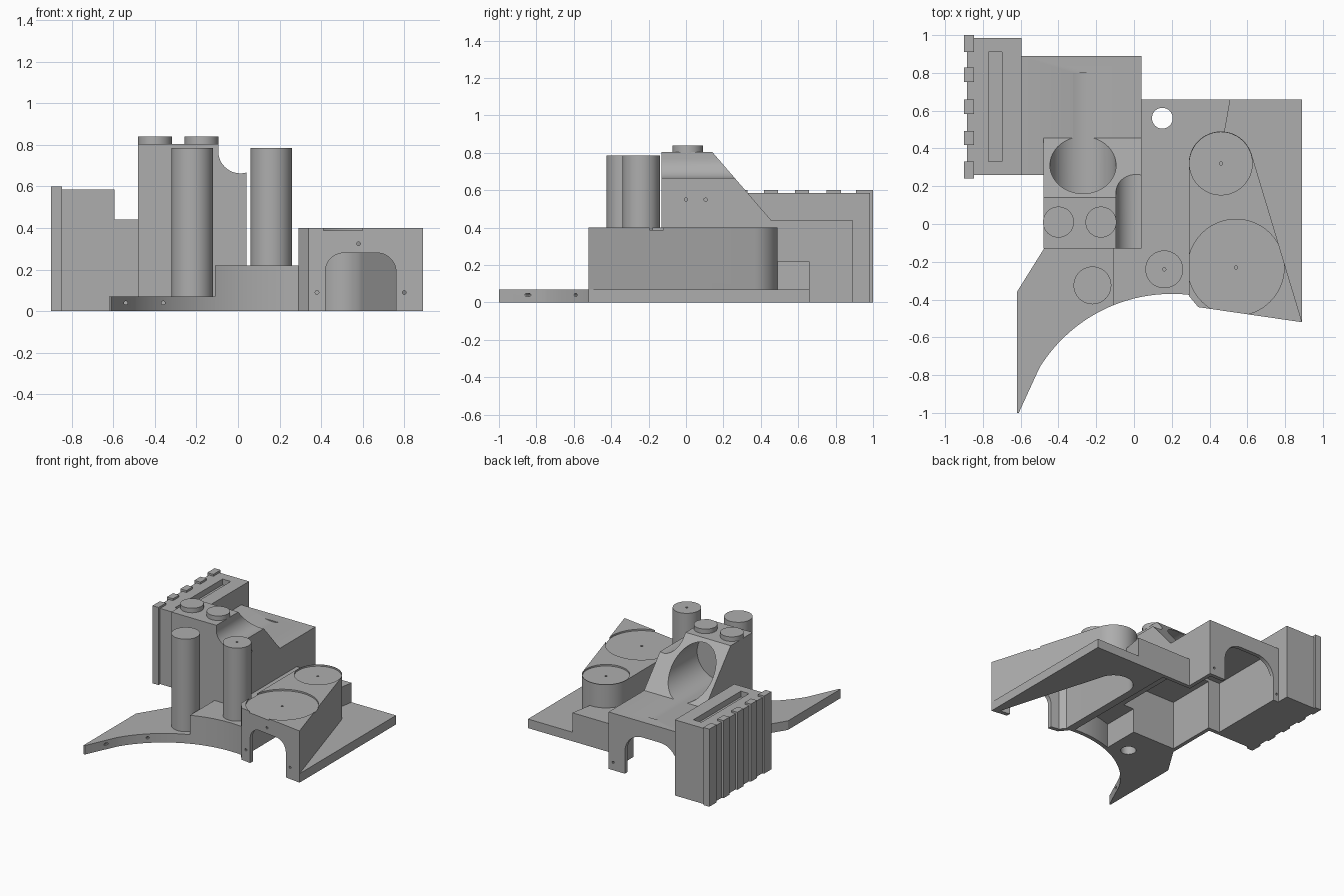
import bpy, bmesh
from math import sin, cos, pi, radians, asin
from mathutils import Matrix

cube = bpy.data.objects.get("Cube")
if cube:
    bpy.data.objects.remove(cube, do_unlink=True)

grey = bpy.data.materials.new("plain grey")
grey.use_nodes = True
grey.diffuse_color = (0.42, 0.42, 0.42, 1)
grey.node_tree.nodes["Principled BSDF"].inputs["Base Color"].default_value = (0.42, 0.42, 0.42, 1)


def finish(name, bm):
    bmesh.ops.recalc_face_normals(bm, faces=bm.faces)
    mesh = bpy.data.meshes.new(name)
    bm.to_mesh(mesh)
    bm.free()
    mesh.materials.append(grey)
    ob = bpy.data.objects.new(name, mesh)
    bpy.context.collection.objects.link(ob)
    return ob


def prism(name, pts, lo, hi, axis="z"):
    """Extrude a closed profile: (x, y) along z, (x, z) along y, or (y, z) along x."""
    place = {"z": lambda a, b, t: (a, b, t),
             "y": lambda a, b, t: (a, t, b),
             "x": lambda a, b, t: (t, a, b)}[axis]
    bm = bmesh.new()
    face = bm.faces.new([bm.verts.new(place(a, b, lo)) for a, b in pts])
    out = bmesh.ops.extrude_face_region(bm, geom=[face])
    move = Matrix.Translation(place(0, 0, hi - lo))
    verts = [g for g in out["geom"] if isinstance(g, bmesh.types.BMVert)]
    bmesh.ops.transform(bm, matrix=move, verts=verts)
    return finish(name, bm)


def box(name, x0, x1, y0, y1, z0, z1):
    return prism(name, [(x0, y0), (x1, y0), (x1, y1), (x0, y1)], z0, z1)


def arc(cx, cy, r, a0, a1, n=24):
    return [(cx + r * cos(radians(a0 + (a1 - a0) * i / n)),
             cy + r * sin(radians(a0 + (a1 - a0) * i / n))) for i in range(n + 1)]


def rod(name, a, b, r, lo, hi, axis="z", n=48):
    return prism(name, arc(a, b, r, 0, 360, n)[:-1], lo, hi, axis)


def archway(name, x0, x1, top, r, y0, y1):
    pts = [(x0, -0.05), (x1, -0.05)] + arc(x1 - r, top - r, r, 0, 90, 12)
    return prism(name, pts + arc(x0 + r, top - r, r, 90, 180, 12), y0, y1, "y")


def carve(ob, cutters):
    bpy.context.view_layer.objects.active = ob
    for c in cutters:
        mod = ob.modifiers.new("carve", "BOOLEAN")
        mod.operation, mod.solver, mod.object = "DIFFERENCE", "EXACT", c
        bpy.ops.object.modifier_apply(modifier=mod.name)


def scoop(r, x0, x1):
    """Points on the big concave front curve between two x positions."""
    cx, cy = 0.2, -1.193
    a0, a1 = (90 - asin((x - cx) / r) * 180 / pi for x in (x0, x1))
    return arc(cx, cy, r, a0, a1)


def hull(g):
    """Outline of the raised housing, shrunk by g."""
    return ([(0.29 + g, -0.38 + g / 2), (0.34 + g / 2, -0.44 + g), (0.89 - 1.6 * g, -0.52 + 1.3 * g)]
            + arc(0.46, 0.32, 0.17 - g, 16, 180, 32))


# Hollow spaces and openings
deck_space = prism("deck_space", scoop(0.853, -0.08, 0.26) + [(0.26, 0.63), (-0.08, 0.63)], -0.05, 0.19)
tower_space = box("tower_space", -0.45, 0.01, -0.10, 0.5, -0.05, 0.38)
rear_space = box("rear_space", -0.55, 0.01, 0.29, 0.86, -0.05, 0.40)
housing_space = prism("housing_space", hull(0.03), -0.05, 0.36)
spaces = [deck_space, tower_space, rear_space, housing_space]
rear_arch = archway("rear_arch", -0.55, -0.10, 0.32, 0.15, 0.8, 0.95)
front_arch = archway("front_arch", 0.42, 0.76, 0.28, 0.09, -0.6, -0.40)
bore = rod("bore", -0.27, 0.606, 0.175, 0.0, 0.8, "y", 64)
side_groove = rod("side_groove", 0.012, 0.77, 0.107, -0.2, 0.5, "y")
groove_top = box("groove_top", -0.095, 0.2, -0.2, 0.5, 0.77, 0.9)
slot = box("slot", -0.77, -0.70, 0.33, 0.91, 0.54, 0.7)
large_recess = rod("large_recess", 0.54, -0.23, 0.255, 0.388, 0.5, n=64)
small_recess = rod("small_recess", 0.46, 0.32, 0.166, 0.388, 0.5)
deck_hole = rod("deck_hole", 0.15, 0.56, 0.055, 0.12, 0.3)
post_holes = [rod("post_hole", -0.22, -0.325, 0.055, -0.05, 0.4),
              rod("post_hole", 0.16, -0.24, 0.055, -0.05, 0.4)]


def pins(spots, lo, hi, axis):
    return [rod("pin_hole", a, b, 0.009, lo, hi, axis, 10) for a, b in spots]


front_pins = pins([(0.38, 0.09), (0.80, 0.09), (0.58, 0.325)], -0.6, -0.43, "y")
wing_pins = pins([(-0.54, 0.04), (-0.36, 0.04)], -0.9, -0.5, "y")
tower_pins = pins([(0.0, 0.55), (0.105, 0.55)], 0.0, 0.1, "x")
rear_pins = pins([(0.0, 0.06), (-0.58, 0.06)], 0.87, 0.95, "y")
top_pins = pins([(0.46, 0.32), (0.54, -0.23)], 0.37, 0.5, "z")
post_pin = pins([(0.16, -0.24)], 0.7, 0.9, "z")

# Ribbed end block with a slot in its top
end_block = box("end_block", -0.885, -0.595, 0.26, 0.985, 0, 0.585)
carve(end_block, [slot])
parts = [end_block]
for y in (0.955, 0.79, 0.62, 0.455, 0.285):
    w = 0.045 if y in (0.955, 0.285) else 0.038
    parts.append(box("rib", -0.9, -0.848, y - w, y + w, 0, 0.6))

# Rear block with an archway
rear_block = box("rear_block", -0.6, 0.04, 0.26, 0.89, 0, 0.44)
carve(rear_block, spaces + [rear_arch, bore] + rear_pins)

# Tower with sloped back, bore and side groove
tower = prism("tower", [(-0.13, 0), (0.455, 0), (0.455, 0.44), (0.14, 0.805), (-0.13, 0.805)], -0.48, 0.04, "x")
carve(tower, spaces + [bore, side_groove, groove_top] + tower_pins)
parts += [rear_block, tower]
for x in (-0.40, -0.175):
    parts.append(rod("tower_cap", x, 0.01, 0.082, 0.80, 0.84))

# Deck behind the concave front
deck = prism("deck", scoop(0.823, -0.11, 0.29) + [(0.31, 0.32), (0.48, 0.49), (0.51, 0.66), (0.03, 0.66),
                                                  (0.03, -0.12), (-0.11, -0.12)], 0, 0.22)
carve(deck, spaces + [deck_hole] + post_holes)

# Thin pointed wing and thin side plate
wing = prism("wing", [(-0.61, -1.0)] + scoop(0.823, -0.5, -0.11)
             + [(-0.11, -0.12), (-0.47, -0.12), (-0.62, -0.36), (-0.62, -1.0)], 0, 0.07)
carve(wing, [post_holes[0]] + wing_pins)
side_plate = prism("side_plate", [(0.47, 0.47), (0.60, 0.36), (0.88, -0.51), (0.89, -0.52), (0.89, 0.66), (0.51, 0.66)],
                   0, 0.07)
carve(side_plate, [housing_space])
parts += [deck, wing, side_plate]

# Raised housing with shallow round recesses and a front archway
housing = prism("housing", hull(0), 0, 0.40)
carve(housing, [housing_space, front_arch, large_recess, small_recess] + front_pins + top_pins)

# Two upright posts
outer_post = rod("outer_post", -0.22, -0.325, 0.1, 0.065, 0.785)
inner_post = rod("inner_post", 0.16, -0.24, 0.1, 0.215, 0.785)
carve(outer_post, [post_holes[0]])
carve(inner_post, [post_holes[1]] + post_pin)
parts += [housing, outer_post, inner_post]

# Remove the cutting shapes and shade curved walls smoothly
for ob in list(bpy.context.collection.objects):
    if ob.type == "MESH" and ob.name.split(".")[0] in {
            "deck_space", "tower_space", "rear_space", "housing_space", "rear_arch", "front_arch", "bore",
            "side_groove", "groove_top", "slot", "large_recess", "small_recess", "deck_hole", "post_hole", "pin_hole"}:
        bpy.data.objects.remove(ob, do_unlink=True)
bpy.ops.object.select_all(action="DESELECT")
for ob in parts:
    ob.select_set(True)
bpy.context.view_layer.objects.active = parts[0]
bpy.ops.object.shade_smooth_by_angle(angle=radians(30))
